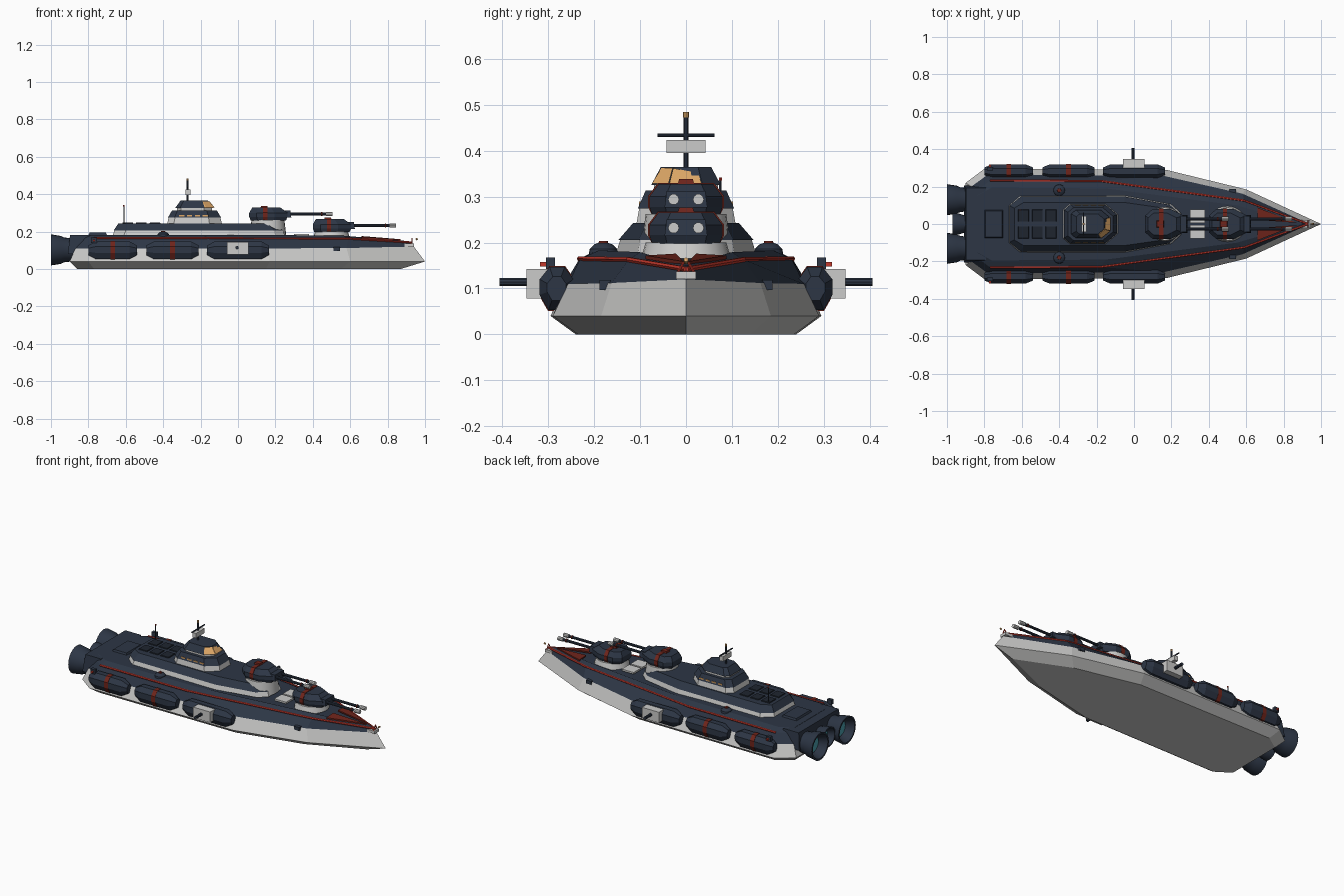
import bpy, bmesh, math
from mathutils import Vector


def material(name, rgb):
    m = bpy.data.materials.new(name)
    m.diffuse_color = (*rgb, 1)
    return m


NAVY = material("navy armour", (0.026, 0.037, 0.06))
BLACK = material("dark panel", (0.013, 0.018, 0.028))
GREY = material("light grey", (0.6, 0.6, 0.59))
RED = material("bright red", (0.55, 0.04, 0.025))
RUST = material("dark red", (0.16, 0.018, 0.011))
TAN = material("amber glass", (0.75, 0.4, 0.14))
GLOW = material("engine glow", (0.07, 0.35, 0.42))


def loft(name, rings, mat):
    """Solid through a list of equal-length rings of 3D points."""
    bm = bmesh.new()
    vs = [[bm.verts.new(p) for p in r] for r in rings]
    n = len(vs[0])
    for a, b in zip(vs, vs[1:]):
        for i in range(n):
            j = (i + 1) % n
            bm.faces.new((a[i], a[j], b[j], b[i]))
    bm.faces.new(vs[0][::-1])
    bm.faces.new(vs[-1])
    bmesh.ops.recalc_face_normals(bm, faces=bm.faces)
    me = bpy.data.meshes.new(name)
    bm.to_mesh(me)
    bm.free()
    me.materials.append(mat)
    ob = bpy.data.objects.new(name, me)
    bpy.context.collection.objects.link(ob)
    return ob


def sym(half, z=None):
    """Mirror a half outline (stern to bow) across y = 0."""
    pts = [(p[0], p[1], p[2] if z is None else z) for p in half]
    return pts + [(x, -y, h) for x, y, h in reversed(pts) if y > 1e-6]


def box(name, x, y, z, mat, taper=0.0):
    """Box from (min, max) spans, top shrunk by taper."""
    def rect(t, h):
        return [(x[0]+t, y[0]+t, h), (x[1]-t, y[0]+t, h), (x[1]-t, y[1]-t, h), (x[0]+t, y[1]-t, h)]
    return loft(name, [rect(0, z[0]), rect(taper, z[1])], mat)


def turned(name, a, axis, profile, mat, n=20):
    """Turn a profile of (distance, radius) round an axis from point a."""
    q = Vector(axis).to_track_quat('Z', 'Y')
    rings = []
    for d, r in profile:
        rings.append([Vector(a) + q @ Vector((r*math.cos(2*math.pi*i/n), r*math.sin(2*math.pi*i/n), d))
                      for i in range(n)])
    ob = loft(name, rings, mat)
    bpy.ops.object.select_all(action='DESELECT')
    ob.select_set(True)
    bpy.context.view_layer.objects.active = ob
    bpy.ops.object.shade_smooth_by_angle(angle=math.radians(35))
    return ob


def rod(name, a, b, r, mat, n=10):
    d = Vector(b) - Vector(a)
    return turned(name, a, d, [(0, r), (d.length, r)], mat, n)


# Lower hull: keel, chine and rail outlines
rail = [(-0.87, 0.2, 0.11), (-0.78, 0.265, 0.11), (0.16, 0.257, 0.11), (0.58, 0.162, 0.112), (0.94, 0, 0.12)]
loft("lower_hull", [
    sym([(-0.86, 0.18), (-0.77, 0.24), (0.15, 0.235), (0.55, 0.14), (0.87, 0)], 0),
    sym([(-0.9, 0.22), (-0.8, 0.295), (0.17, 0.29), (0.6, 0.185), (1.0, 0)], 0.04),
    sym(rail)], GREY)

# Upper hull with sloped deck edge
edge = [(-0.85, 0.17, 0.165), (-0.77, 0.232, 0.165), (-0.18, 0.23, 0.165), (0.59, 0.125, 0.163), (0.93, 0, 0.142)]
deck = [(-0.84, 0.15, 0.183), (-0.76, 0.195, 0.183), (-0.15, 0.19, 0.183), (0.55, 0.1, 0.179), (0.9, 0, 0.15)]
loft("upper_hull", [sym(rail), sym(edge), sym(deck)], NAVY)

for s, side in ((1, "left"), (-1, "right")):
    # Red line along the deck edge
    for i in range(1, 4):
        a, b = edge[i], edge[i+1]
        rod(f"{side}_deck_stripe_{i}", (a[0], s*a[1], a[2]), (b[0], s*b[1], b[2]), 0.006, RED, 6)
    # Red bow panel
    tri = [(0.66, 0.088, 0.168), (0.66, 0.022, 0.172), (0.87, 0.006, 0.155)]
    loft(f"{side}_bow_panel", [[(x, s*y, z-0.004) for x, y, z in tri], [(x, s*y, z+0.004) for x, y, z in tri]], RUST)
    rod(f"{side}_bow_strut", (0.93, s*0.018, 0.135), (0.93, 0, 0.165), 0.003, RED, 6)
    # Deck domes
    turned(f"{side}_deck_dome", (-0.4, s*0.18, 0.172), (0, 0, 1),
           [(0, 0.032), (0.014, 0.03), (0.024, 0.02), (0.028, 0.008)], NAVY)
    turned(f"{side}_dome_cap", (-0.4, s*0.18, 0.197), (0, 0, 1), [(0, 0.012), (0.006, 0.01)], RUST, 10)
    # Side pods with bands
    for k, (x0, x1) in enumerate(((-0.8, -0.54), (-0.49, -0.21), (-0.165, 0.165))):
        sec = [(-0.018, 0.047), (0.015, 0.047), (0.037, 0.02), (0.037, -0.014),
               (0.018, -0.047), (-0.018, -0.047), (-0.037, -0.014), (-0.037, 0.02)]

        def ring(x, f):
            return [(x, s*(0.282+f*y), 0.1+f*z) for y, z in sec]
        loft(f"{side}_pod_{k}", [ring(x0, 0.55), ring(x0+0.04, 1), ring(x1-0.04, 1), ring(x1, 0.55)], NAVY)
        xm = (x0+x1)/2
        if k < 2:
            loft(f"{side}_pod_band_{k}", [ring(xm-0.013, 1.04), ring(xm+0.013, 1.04)], RUST)
    # Side gun on the forward pod
    y = sorted((s*0.3, s*0.348))
    box(f"{side}_gun_mount", (-0.06, 0.055), y, (0.078, 0.143), GREY)
    rod(f"{side}_gun_barrel", (-0.005, s*0.34, 0.114), (-0.005, s*0.406, 0.114), 0.009, NAVY)
    # Small sensor box on the aft pod
    box(f"{side}_sensor", (-0.785, -0.755), sorted((s*0.285, s*0.305)), (0.14, 0.168), NAVY)
    box(f"{side}_sensor_lamp", (-0.775, -0.765), sorted((s*0.304, s*0.318)), (0.148, 0.158), RED)
    # Hull side fittings
    box(f"{side}_hull_fitting", (0.51, 0.545), sorted((s*0.165, s*0.188)), (0.097, 0.118), NAVY)

# Bow anchor box and lamp
box("anchor_box", (0.89, 0.94), (-0.022, 0.022), (0.121, 0.137), GREY)
rod("bow_lamp", (0.95, 0, 0.157), (0.96, 0, 0.163), 0.005, TAN, 8)

# Stern block and engines
box("stern_block", (-0.91, -0.78), (-0.205, 0.205), (0.08, 0.182), NAVY, 0.012)
box("stern_hatch", (-0.8, -0.7), (-0.075, 0.075), (0.18, 0.194), NAVY, 0.006)
for name, y, r, xe in (("left", 0.13, 0.083, -1.0), ("right", -0.13, 0.083, -1.0), ("centre", 0, 0.06, -0.97)):
    L = -0.86 - xe
    turned(f"{name}_engine", (-0.86, y, 0.102), (-1, 0, 0),
           [(0, r*0.7), (L*0.5, r*0.8), (L*0.62, r*0.9), (L, r), (L, r*0.88), (L*0.65, r*0.62)], NAVY, 24)
    turned(f"{name}_engine_glow", (-0.86-L*0.64, y, 0.102), (-1, 0, 0), [(0, r*0.6), (L*0.04, r*0.55)], GLOW, 20)

# Superstructure: grey base and navy deckhouse
loft("superstructure_base", [
    sym([(-0.67, 0.1), (-0.61, 0.152), (-0.05, 0.152), (0.2, 0.105), (0.25, 0.06)], 0.178),
    sym([(-0.66, 0.095), (-0.6, 0.143), (-0.05, 0.143), (0.19, 0.1), (0.24, 0.055)], 0.207)], GREY)
loft("deckhouse", [
    sym([(-0.665, 0.098), (-0.605, 0.147), (-0.05, 0.147), (0.19, 0.103), (0.24, 0.058)], 0.206),
    sym([(-0.64, 0.085), (-0.59, 0.115), (-0.05, 0.115), (0.16, 0.085), (0.19, 0.05)], 0.243)], NAVY)
for i in range(3):
    for j in (-1, 1):
        x = -0.62 + i*0.073
        box(f"roof_hatch_{i}_{j}", (x, x+0.06), (j*0.045-0.034, j*0.045+0.034), (0.24, 0.248), BLACK, 0.003)

# Bridge tower in four tiers
def tier(name, f0, z0, f1, z1, mat):
    half = [(-0.14, 0.075), (-0.105, 0.105), (0.08, 0.105), (0.145, 0.05)]
    loft(name, [sym([(-0.235+x*f, y*f) for x, y in half], z) for f, z in ((f0, z0), (f1, z1))], mat)


tier("bridge_base", 1.03, 0.24, 0.97, 0.275, GREY)
tier("bridge_lower", 1.0, 0.274, 0.84, 0.313, NAVY)
tier("bridge_collar", 0.66, 0.312, 0.66, 0.33, GREY)
tier("bridge_upper", 0.72, 0.326, 0.52, 0.365, NAVY)
for s in (1, -1):
    for i in range(4):
        x = -0.315 + i*0.042
        box(f"bridge_window_{s}_{i}", (x, x+0.028), (s*0.098-0.004, s*0.098+0.004), (0.277, 0.289), TAN)
# Slanted amber front window
loft("bridge_front_window", [
    [(-0.132, -0.036, 0.329), (-0.132, 0.034, 0.329), (-0.158, 0.026, 0.352), (-0.158, -0.028, 0.362)],
    [(-0.126, -0.036, 0.329), (-0.126, 0.034, 0.329), (-0.152, 0.026, 0.352), (-0.152, -0.028, 0.362)]], TAN)
loft("bridge_side_window", [
    [(-0.178+d, -0.074, 0.329), (-0.133+d, -0.038, 0.329), (-0.16+d, -0.029, 0.362), (-0.193+d, -0.054, 0.362)]
    for d in (0, 0.006)], TAN)

# Mast, radar and aerial
rod("mast", (-0.27, 0, 0.36), (-0.27, 0, 0.475), 0.005, NAVY, 8)
box("radar_panel", (-0.28, -0.255), (-0.042, 0.042), (0.395, 0.424), GREY)
rod("mast_crossbar", (-0.27, -0.062, 0.434), (-0.27, 0.062, 0.434), 0.004, NAVY, 8)
rod("mast_lamp", (-0.27, 0, 0.472), (-0.27, 0, 0.484), 0.006, TAN, 8)
rod("aerial", (-0.61, 0.075, 0.24), (-0.61, 0.075, 0.335), 0.003, NAVY, 6)
rod("aerial_tip", (-0.61, 0.075, 0.335), (-0.61, 0.075, 0.342), 0.004, RED, 6)

# Gun turrets
for name, cx, z, zb in (("front", 0.5, 0.2, 0.165), ("rear", 0.16, 0.262, 0.18)):
    turned(f"{name}_barbette", (cx, 0, zb), (0, 0, 1), [(0, 0.098), (z-zb, 0.088)], GREY, 24)

    def body(f, h, dx=0):
        half = [(-0.1, 0.045), (-0.06, 0.08), (0.035, 0.08), (0.105, 0.045)]
        return sym([(cx+dx+x*f, y*f) for x, y in half], h)
    loft(f"{name}_turret", [body(0.92, z-0.002), body(1, z+0.016), body(1, z+0.038), body(0.74, z+0.066, -0.01)], NAVY)
    # Dark red band over the turret
    loft(f"{name}_turret_band", [[(cx+x, s*y, z+h) for y, h in ((0.075, 0), (0.083, 0.016), (0.083, 0.039), (0.061, 0.068))
                                 for s in (1,)] + [(cx+x, -y, z+h) for y, h in
                                 ((0.061, 0.068), (0.083, 0.039), (0.083, 0.016), (0.075, 0))]
                                 for x in (-0.025, -0.002)], RUST)
    box(f"{name}_turret_hatch", (cx-0.04, cx), (-0.018, 0.018), (z+0.064, z+0.076), RUST, 0.003)
    box(f"{name}_mantlet", (cx+0.08, cx+0.125), (-0.047, 0.047), (z+0.014, z+0.05), NAVY, 0.005)
    for s in (1, -1):
        y, h = s*0.027, z+0.032
        rod(f"{name}_barrel_{s}", (cx+0.1, y, h), (cx+0.32, y, h), 0.008, NAVY)
        rod(f"{name}_barrel_ring_{s}", (cx+0.285, y, h), (cx+0.292, y, h), 0.011, RUST)
        rod(f"{name}_muzzle_{s}", (cx+0.31, y, h), (cx+0.345, y, h), 0.012, GREY)

# Grey deck hatches between the turrets
for i, (y0, y1) in enumerate(((0.006, 0.078), (-0.078, -0.006))):
    box(f"deck_hatch_{i}", (0.3, 0.38), (y0, y1), (0.176, 0.187), GREY)
